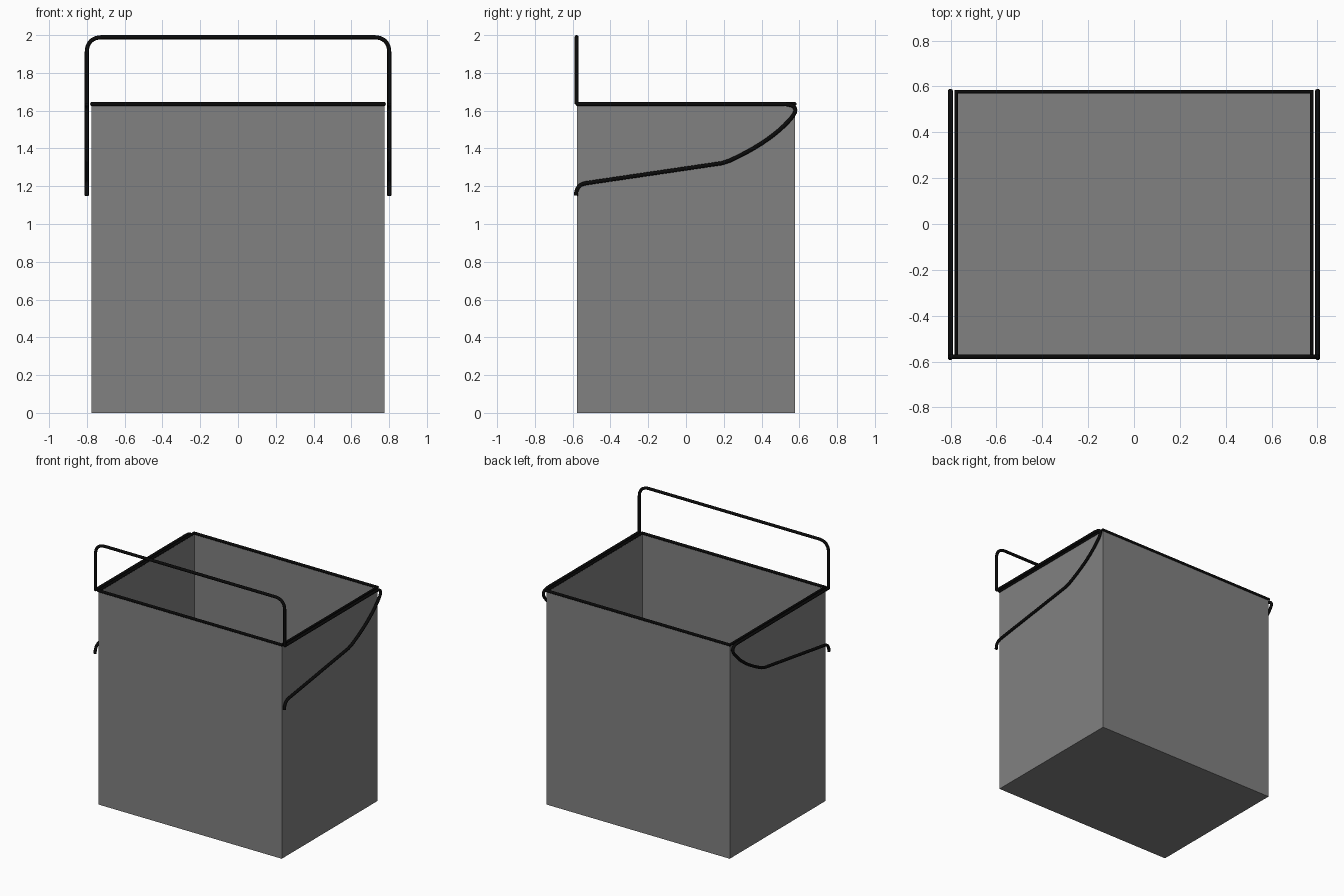
import bpy, bmesh, math
from mathutils import Vector

if "Cube" in bpy.data.objects:
    bpy.data.objects.remove(bpy.data.objects["Cube"])

W, D, H, R = 0.775, 0.577, 1.635, 0.011   # box half width, half depth, height, wire radius
X = 0.801                                 # side wire offset


def material(name, c):
    m = bpy.data.materials.new(name)
    m.diffuse_color = (*c, 1)
    m.use_nodes = True
    m.node_tree.nodes["Principled BSDF"].inputs["Base Color"].default_value = m.diffuse_color
    return m


grey = material("grey panel", (0.22, 0.22, 0.22))
black = material("black wire", (0.003, 0.003, 0.003))


def wire(name, points, closed=False):
    """Round wire swept along a path, turned into a smooth mesh."""
    cu = bpy.data.curves.new(name, 'CURVE')
    cu.dimensions = '3D'
    cu.bevel_depth = R
    cu.bevel_resolution = 3
    cu.use_fill_caps = True
    sp = cu.splines.new('POLY')
    sp.points.add(len(points) - 1)
    for p, co in zip(sp.points, points):
        p.co = (*co, 1)
    sp.use_cyclic_u = closed
    cu.materials.append(black)
    ob = bpy.data.objects.new(name, cu)
    bpy.context.collection.objects.link(ob)
    bpy.ops.object.select_all(action='DESELECT')
    ob.select_set(True)
    bpy.context.view_layer.objects.active = ob
    bpy.ops.object.convert(target='MESH')
    bpy.ops.object.shade_smooth_by_angle(angle=math.radians(50))
    return ob


def bezier(a, b, c, n=8):
    """Quadratic curve through a and c, pulled towards b."""
    a, b, c = Vector(a), Vector(b), Vector(c)
    return [a * (1 - t) ** 2 + b * 2 * t * (1 - t) + c * t * t
            for t in (i / n for i in range(n + 1))]


# open-topped bin body with thin walls
bm = bmesh.new()
bmesh.ops.create_cube(bm, size=1)
for v in bm.verts:
    v.co = (v.co.x * 2 * W, v.co.y * 2 * (D + 0.001), (v.co.z + 0.5) * H)
bmesh.ops.delete(bm, geom=[f for f in bm.faces if f.normal.z > 0.9], context='FACES_ONLY')
me = bpy.data.meshes.new("bin_body")
bm.to_mesh(me)
bm.free()
me.materials.append(grey)
body = bpy.data.objects.new("bin_body", me)
bpy.context.collection.objects.link(body)
mod = body.modifiers.new("wall", 'SOLIDIFY')
mod.thickness = 0.004
mod.offset = -1

# rim wire around the opening
wire("rim", [(-W, -D, H), (W, -D, H), (W, D, H), (-W, D, H)], closed=True)

# upright front handle with rounded top corners
top, y = 2 - R, -D - 0.002
corner = bezier((X, top - 0.085), (X, top), (X - 0.085, top))
half = [(p.x, y, p.y) for p in corner]
wire("front_handle", [(X, y, H)] + half
     + [(-a, b, c) for a, b, c in reversed(half)] + [(-X, y, H)])

# side wires: along the top, round the back, sweeping down to the front hook
path = [Vector((-D - 0.002, H)), Vector((0.50, H))]
path += bezier((0.52, H), (0.59, 1.632), (0.577, 1.59), 6)
path += bezier((0.565, 1.57), (0.46, 1.44), (0.23, 1.335), 10)
path += [Vector((0.19, 1.322)), Vector((-0.51, 1.219))]
path += bezier((-0.53, 1.216), (-0.583, 1.208), (-0.583, 1.15), 6)
for side, s in (("left", -1), ("right", 1)):
    wire(side + "_side_wire", [(s * X, p.x, p.y) for p in path])
